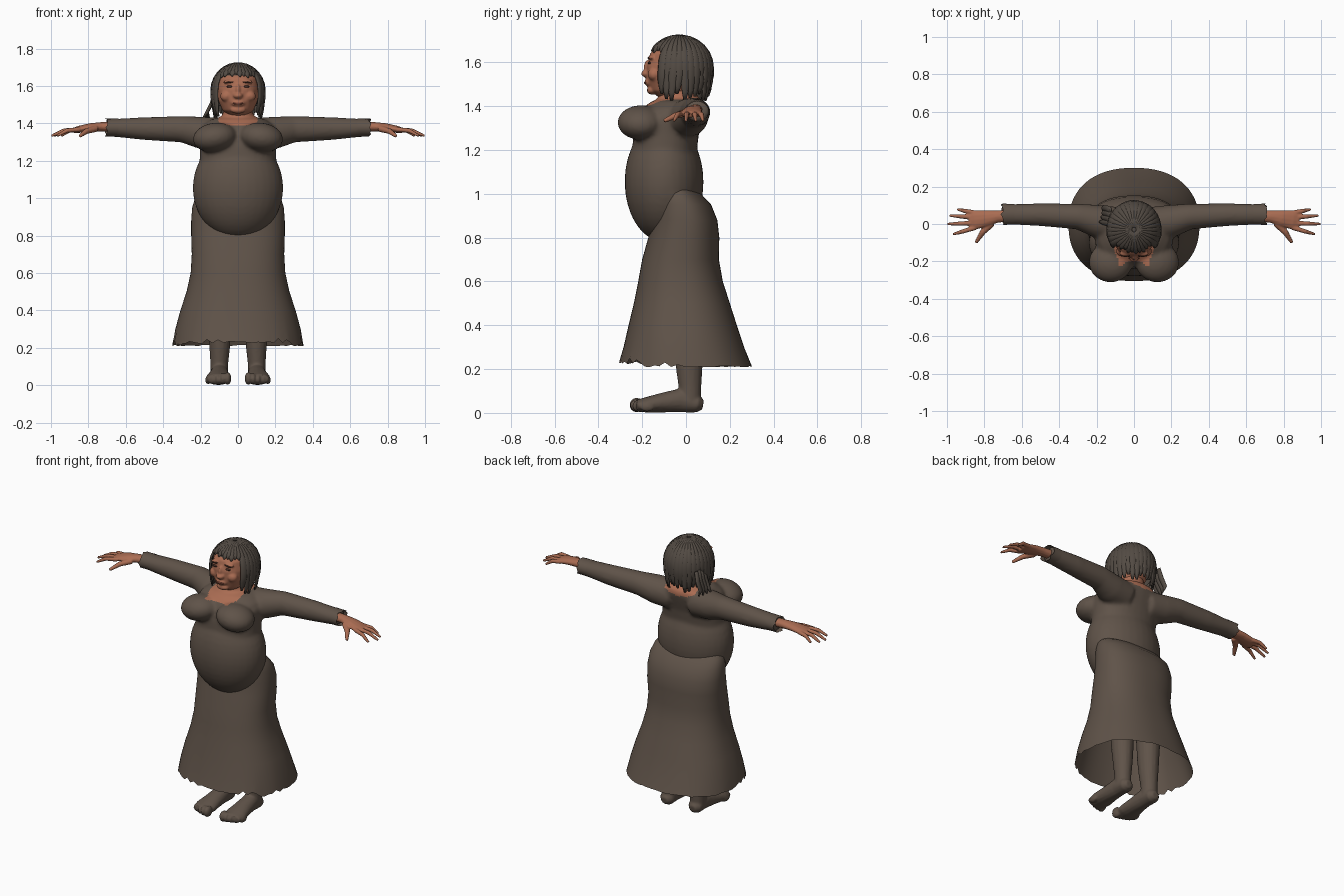
import bpy, bmesh, math, random
from mathutils import Vector, Matrix

random.seed(4)
cube = bpy.data.objects.get("Cube")
if cube:
    bpy.data.objects.remove(cube, do_unlink=True)


def material(name, rgb):
    m = bpy.data.materials.new(name)
    m.use_nodes = True
    m.diffuse_color = (*rgb, 1)
    bsdf = next(n for n in m.node_tree.nodes if n.type == 'BSDF_PRINCIPLED')
    bsdf.inputs["Base Color"].default_value = (*rgb, 1)
    bsdf.inputs["Roughness"].default_value = 0.9
    return m


CLOTH = material("dress_brown", (0.115, 0.086, 0.066))
SKIN = material("skin", (0.40, 0.15, 0.085))
HAIR = material("hair_brown", (0.085, 0.069, 0.056))
EYE = material("eye_dark", (0.07, 0.03, 0.02))
LIP = material("lip_red", (0.22, 0.07, 0.045))


def loft(bm, rings, caps=True):
    rows = [[bm.verts.new(p) for p in r] for r in rings]
    n = len(rows[0])
    for a, b in zip(rows, rows[1:]):
        for i in range(n):
            bm.faces.new((a[i], a[(i + 1) % n], b[(i + 1) % n], b[i]))
    if caps:
        bm.faces.new(rows[0])
        bm.faces.new(rows[-1])


def level_ring(z, w, front, back, n=32, power=2.0):
    """Horizontal rounded ring from half width, front y and back y."""
    pts = []
    for i in range(n):
        a = math.tau * i / n
        c, s = math.cos(a), math.sin(a)
        sx = math.copysign(abs(c) ** (2 / power), c)
        sy = math.copysign(abs(s) ** (2 / power), s)
        pts.append(Vector((w * sx, (front + back) / 2 + (back - front) / 2 * sy, z)))
    return pts


def tube(bm, pts, radii, up=(0, 0, 1), n=12, caps=True):
    """Swept limb; each radius is a (sideways, upward) pair."""
    pts = [Vector(p) for p in pts]
    rings = []
    for i, p in enumerate(pts):
        t = (pts[min(i + 1, len(pts) - 1)] - pts[max(i - 1, 0)]).normalized()
        u = Vector(up[i] if isinstance(up, list) else up)
        side = t.cross(u).normalized()
        u = side.cross(t)
        rings.append([p + side * radii[i][0] * math.cos(math.tau * k / n)
                      + u * radii[i][1] * math.sin(math.tau * k / n) for k in range(n)])
    loft(bm, rings, caps)


def ball(bm, centre, size, segments=20, tilt=0.0):
    m = (Matrix.Translation(centre) @ Matrix.Rotation(tilt, 4, 'Y')
         @ Matrix.Diagonal((*size, 1)))
    bmesh.ops.create_uvsphere(bm, u_segments=segments, v_segments=segments * 2 // 3,
                              radius=1, matrix=m)


def finish(bm, name, mats, voxel=0, smooth=3):
    """Turn a bmesh into an object, optionally fusing its pieces."""
    bmesh.ops.recalc_face_normals(bm, faces=bm.faces)
    me = bpy.data.meshes.new(name)
    bm.to_mesh(me)
    bm.free()
    ob = bpy.data.objects.new(name, me)
    bpy.context.scene.collection.objects.link(ob)
    if voxel:
        r = ob.modifiers.new("fuse", 'REMESH')
        r.mode, r.voxel_size = 'VOXEL', voxel
        s = ob.modifiers.new("soften", 'SMOOTH')
        s.factor, s.iterations = 0.5, smooth
        dg = bpy.context.evaluated_depsgraph_get()
        fused = bpy.data.meshes.new_from_object(ob.evaluated_get(dg))
        ob.modifiers.clear()
        ob.data = fused
    ob.data.materials.clear()
    for m in mats:
        ob.data.materials.append(m)
    for p in ob.data.polygons:
        p.use_smooth = True
        p.material_index = 0
    return ob


# Dress top: torso, belly, bust, sleeves and neck fused together
bm = bmesh.new()
torso = [(0.86, .20, -.13, .06), (1.0, .235, -.20, .04), (1.1, .23, -.24, .04),
         (1.2, .205, -.245, .05), (1.28, .205, -.24, .06), (1.35, .21, -.22, .08),
         (1.39, .19, -.20, .09), (1.42, .15, -.16, .085), (1.435, .09, -.12, .06)]
loft(bm, [level_ring(*r, power=2.2) for r in torso])
loft(bm, [level_ring(*r) for r in [(1.34, .10, -.14, .06), (1.42, .085, -.13, .05),
                                   (1.49, .075, -.12, .05)]])
ball(bm, (0, -.10, 1.055), (.242, .18, .275), 32)
for s in (1, -1):
    ball(bm, (s * .125, -.205, 1.325), (.118, .108, .078), tilt=s * .15)
    tube(bm, [(s * .08, 0, 1.34), (s * .2, .015, 1.35), (s * .3, .04, 1.369),
              (s * .5, .05, 1.372), (s * .69, .052, 1.377)],
         [(.09, .09), (.088, .086), (.069, .071), (.061, .061), (.054, .046)], n=20)
top = finish(bm, "dress_top", [CLOTH, SKIN], voxel=.011, smooth=6)
for p in top.data.polygons:
    c = p.center
    p.material_index = int(abs(c.x) < .108 and c.z > 1.386 + 2 * c.x * c.x)

# Skirt with a ragged hem
bm = bmesh.new()
skirt = [(.22, .35, -.305, .30), (.3, .335, -.285, .265), (.4, .308, -.262, .232),
         (.5, .275, -.238, .20), (.6, .253, -.218, .168), (.7, .247, -.20, .15),
         (.8, .25, -.172, .152), (.88, .25, -.155, .143), (.95, .245, -.15, .115),
         (1.0, .23, -.14, .068), (1.03, .205, -.12, .025)]
rings = [level_ring(*r, n=72, power=2.3) for r in skirt]
for i, p in enumerate(rings[0]):
    p.z = .208 + (random.uniform(0, .035) if p.y < 0 and i % 2 else random.uniform(0, .008))
    if p.y < -.2:
        p.z += .015
loft(bm, rings, caps=False)
finish(bm, "skirt", [CLOTH])

for s, side in ((1, "left"), (-1, "right")):
    # Ragged cuff
    bm = bmesh.new()
    cuff = []
    for x, ry, rz in ((.64, .056, .049), (.68, .056, .048), (.705, .058, .048)):
        cuff.append([Vector((s * (x + (random.uniform(-.008, .008) if x > .7 else 0)),
                             .052 + ry * math.cos(math.tau * k / 24),
                             1.377 + rz * math.sin(math.tau * k / 24))) for k in range(24)])
    loft(bm, cuff, caps=False)
    finish(bm, side + "_cuff", [CLOTH])

    # Hand with four fingers and a thumb
    bm = bmesh.new()
    tube(bm, [(s * .66, .045, 1.382), (s * .73, .04, 1.382), (s * .79, .03, 1.378),
              (s * .85, .022, 1.368), (s * .88, .02, 1.362)],
         [(.032, .027), (.033, .025), (.044, .023), (.052, .019), (.045, .014)])
    for base, tip in ((.06, (.945, .078)), (.035, (.985, .045)),
                      (.005, (.998, .0)), (-.02, (.968, -.055))):
        mid = (base * .45 + tip[1] * .55)
        tube(bm, [(s * .85, base, 1.367), (s * (.86 + tip[0]) / 2, mid, 1.362),
                  (s * tip[0], tip[1], 1.333)], [(.013, .013), (.012, .012), (.007, .007)])
    tube(bm, [(s * .76, .005, 1.372), (s * .81, -.045, 1.358), (s * .845, -.10, 1.332)],
         [(.02, .018), (.016, .015), (.009, .009)])
    finish(bm, side + "_hand", [SKIN], voxel=.005, smooth=2)

    # Leg, foot and toes
    bm = bmesh.new()
    tube(bm, [(s * .1, .0, .72), (s * .1, .01, .45), (s * .098, .012, .3), (s * .098, .015, .2),
              (s * .1, .018, .12), (s * .1, .018, .04)],
         [(.09, .09), (.07, .075), (.062, .068), (.055, .06), (.048, .052), (.046, .05)],
         up=(0, 1, 0), n=16)
    tube(bm, [(s * .1, .078, .036), (s * .1, .055, .04), (s * .1, -.02, .058),
              (s * .102, -.09, .049), (s * .105, -.17, .038), (s * .105, -.222, .032)],
         [(.022, .022), (.044, .039), (.049, .056), (.056, .047), (.068, .037), (.06, .028)], n=16)
    for i in range(5):
        ball(bm, (s * (.056 + .026 * i), -.225 + .006 * i * i / 2, .036 - .002 * i),
             (.021 if i == 0 else .0155, .034, .034 - .003 * i), 12)
    finish(bm, side + "_leg", [CLOTH], voxel=.007, smooth=2)

# Head with nose, cheeks, brow, lips and chin
bm = bmesh.new()
head = [(1.44, .05, -.125, .02), (1.47, .083, -.162, .04), (1.52, .106, -.178, .07),
        (1.58, .114, -.18, .092), (1.64, .108, -.164, .09), (1.68, .083, -.125, .06),
        (1.7, .045, -.085, .02)]
loft(bm, [level_ring(*r, power=2.2) for r in head])
ball(bm, (0, -.178, 1.548), (.027, .028, .017), 14)
ball(bm, (0, -.174, 1.575), (.013, .02, .035), 14)
ball(bm, (0, -.168, 1.508), (.036, .022, .019), 14)
ball(bm, (0, -.155, 1.472), (.042, .024, .02), 14)
for s in (1, -1):
    ball(bm, (s * .06, -.145, 1.545), (.036, .03, .03), 14)
    ball(bm, (s * .045, -.157, 1.622), (.035, .016, .011), 14)
finish(bm, "head", [SKIN], voxel=.006, smooth=3)

bm = bmesh.new()
ball(bm, (0, -.185, 1.507), (.03, .007, .006), 14)
finish(bm, "lips", [LIP])
for s, side in ((1, "left"), (-1, "right")):
    bm = bmesh.new()
    ball(bm, (s * .045, -.167, 1.597), (.018, .007, .006), 14)
    finish(bm, side + "_eye", [EYE])
    bm = bmesh.new()
    ball(bm, (s * .046, -.169, 1.62), (.024, .007, .004), 14, tilt=s * .12)
    finish(bm, side + "_eyebrow", [EYE])

# Hair cap, open at the face
bm = bmesh.new()
ball(bm, (0, -.03, 1.575), (.136, .147, .143), 40)
gone = [f for f in bm.faces if f.calc_center_median().z < 1.5
        or (f.calc_center_median().z < 1.655 and f.calc_center_median().y < -.105)]
bmesh.ops.delete(bm, geom=gone, context='FACES')
finish(bm, "hair_cap", [HAIR])

# Hair locks radiating from the crown; short over the brow, long elsewhere
bm = bmesh.new()
COUNT = 34
for i in range(COUNT):
    a = math.tau * (i + .5) / COUNT
    dx, dy = math.sin(a), -math.cos(a)
    fringe = -dy > .62
    end = random.uniform(1.645, 1.67) if fringe else random.uniform(1.425, 1.46)
    path, ups, sizes = [], [], []
    stop = math.acos((end - 1.575) / .147) if fringe else math.pi / 2
    for k in range(7):
        t = .08 + (stop - .08) * k / 6
        r = math.sin(t)
        path.append((dx * .14 * r, -.03 + dy * .15 * r, 1.575 + .144 * math.cos(t)))
        ups.append((dx * r, dy * r, math.cos(t)))
        sizes.append((.004 + .018 * r, .008))
    if fringe:
        sizes[-1] = (.004, .004)
    else:
        for k in range(1, 5):
            f = k / 4
            pull = 1 - .12 * f * f + random.uniform(-.02, .02)
            path.append((dx * .14 * pull, -.03 + dy * .15 * pull - .012 * f * (dy < 0),
                         1.575 + (end - 1.575) * f))
            ups.append((dx, dy, .02))
            sizes.append((.021 - .014 * f ** 3, .009 - .004 * f))
    tube(bm, path, sizes, up=ups, n=8)
# Loose locks swept out over the right shoulder
for k in range(4):
    y = .0 + .025 * k
    tube(bm, [(-.125, y, 1.57), (-.14, y + .005, 1.51), (-.165, y + .01, 1.46),
              (-.188 + .012 * k, y + .012, 1.425)],
         [(.015, .008), (.018, .01), (.016, .009), (.004, .004)], up=(-1, 0, .1), n=8)
finish(bm, "hair_locks", [HAIR])
